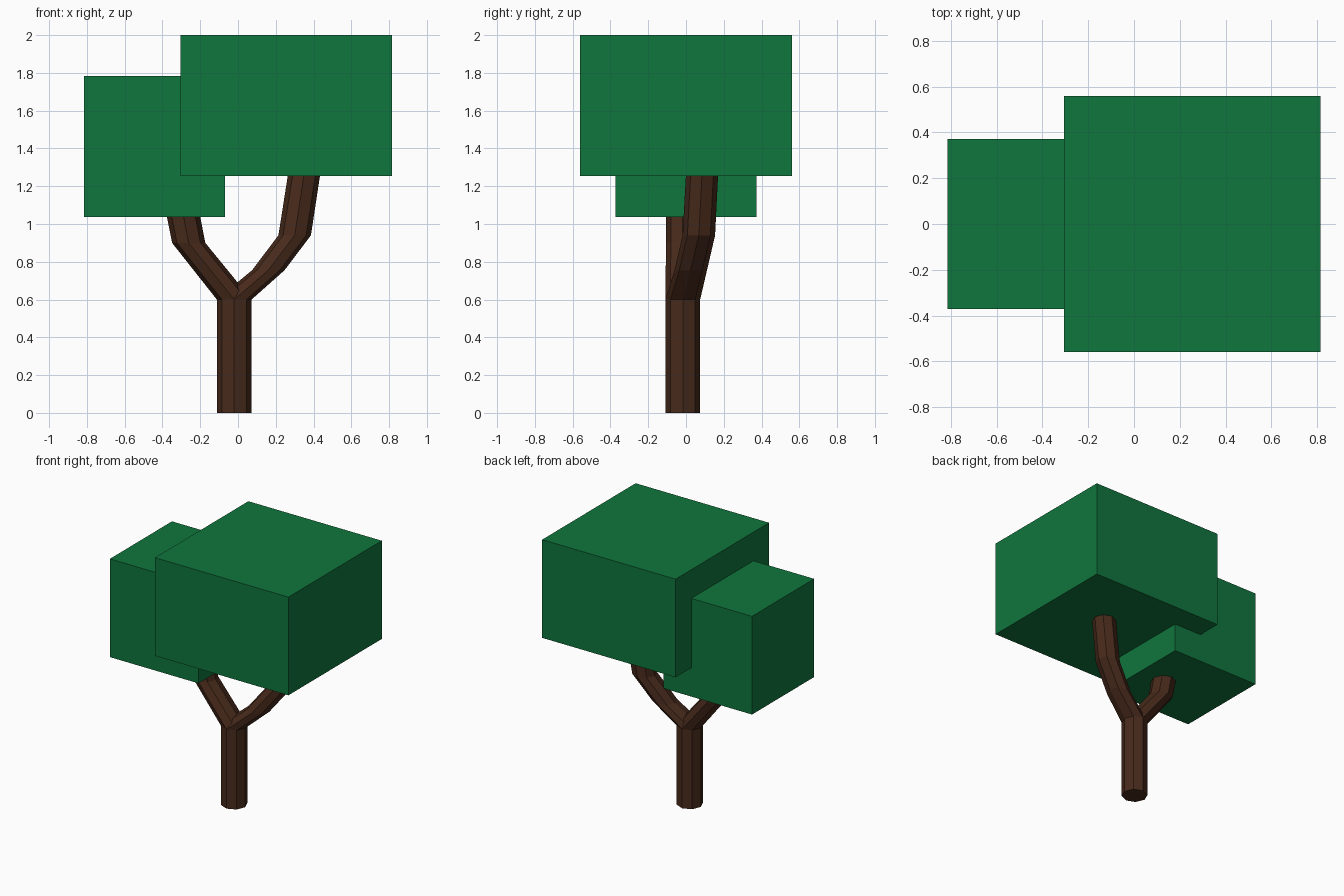
import bpy, bmesh
from math import cos, sin, pi

if "Cube" in bpy.data.objects:
    bpy.data.objects.remove(bpy.data.objects["Cube"])


def material(name, color):
    m = bpy.data.materials.new(name)
    m.diffuse_color = (*color, 1)
    m.use_nodes = True
    m.node_tree.nodes["Principled BSDF"].inputs["Base Color"].default_value = m.diffuse_color
    return m


bark = material("bark", (0.064, 0.023, 0.011))
leaves = material("leaves", (0.005, 0.18, 0.047))


def finish(name, bm, mat):
    bmesh.ops.recalc_face_normals(bm, faces=bm.faces)
    mesh = bpy.data.meshes.new(name)
    bm.to_mesh(mesh)
    bm.free()
    mesh.materials.append(mat)
    bpy.context.collection.objects.link(bpy.data.objects.new(name, mesh))


def limb(name, path, cap_start=False, cap_end=False):
    """Octagonal tube through level rings given as (x, y, z, radius)."""
    bm = bmesh.new()
    rings = [[bm.verts.new((x + r * cos(i * pi / 4), y + r * sin(i * pi / 4), z))
              for i in range(8)] for x, y, z, r in path]
    for a, b in zip(rings, rings[1:]):
        for i in range(8):
            j = (i + 1) % 8
            bm.faces.new((a[i], a[j], b[j], b[i]))
    if cap_start:
        bm.faces.new(rings[0][::-1])
    if cap_end:
        bm.faces.new(rings[-1])
    finish(name, bm, bark)


def canopy(name, center, size):
    bm = bmesh.new()
    bmesh.ops.create_cube(bm, size=1)
    bmesh.ops.scale(bm, vec=size, verts=bm.verts)
    bmesh.ops.translate(bm, vec=center, verts=bm.verts)
    finish(name, bm, leaves)


# Trunk and the two branches that fork from its top ring
fork = (-0.02, -0.017, 0.6, 0.092)
limb("trunk", [(-0.02, -0.017, 0, 0.092), fork], cap_start=True)
limb("left_branch", [fork, (-0.261, -0.018, 0.9, 0.088),
                     (-0.312, -0.018, 1.16, 0.088)], cap_end=True)
limb("right_branch", [fork, (0.16, 0.025, 0.755, 0.086), (0.30, 0.068, 0.94, 0.086),
                      (0.365, 0.09, 1.36, 0.085)], cap_end=True)

# Leaf blocks
canopy("large_canopy", (0.255, 0, 1.6275), (1.12, 1.12, 0.745))
canopy("small_canopy", (-0.4425, 0, 1.41), (0.745, 0.745, 0.745))
